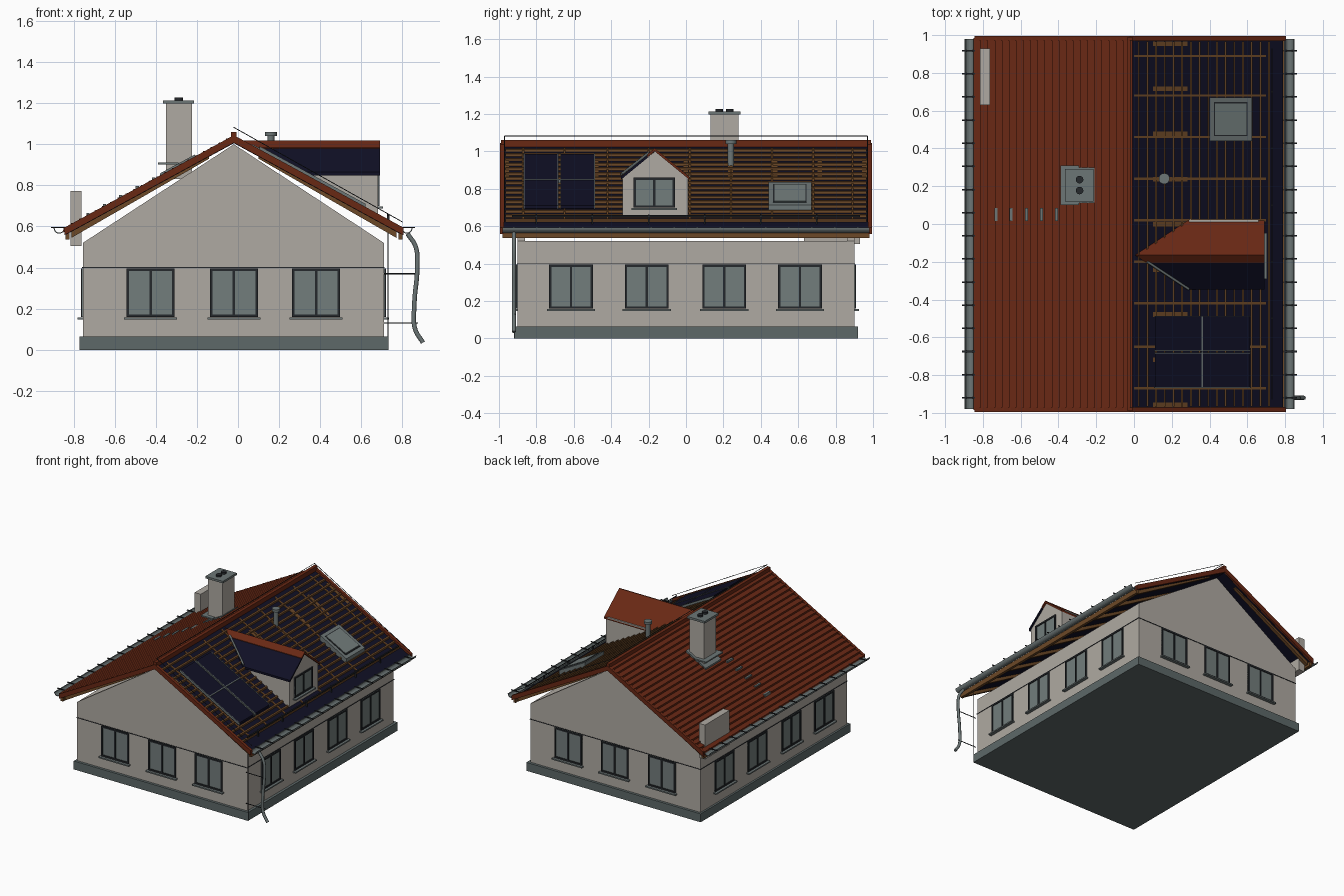
import bpy, bmesh, math
from mathutils import Vector

cube = bpy.data.objects.get("Cube")
if cube:
    bpy.data.objects.remove(cube, do_unlink=True)


def material(name, r, g, b):
    m = bpy.data.materials.new(name)
    m.use_nodes = True
    m.diffuse_color = (r, g, b, 1)
    m.node_tree.nodes["Principled BSDF"].inputs["Base Color"].default_value = (r, g, b, 1)
    return m


PLASTER = material("warm plaster", .43, .40, .36)
RED = material("red clay", .14, .021, .007)
NAVY = material("navy membrane", .005, .005, .018)
WOOD = material("timber", .15, .065, .02)
METAL = material("grey metal", .15, .18, .18)
STONE = material("plinth grey", .11, .14, .14)
GLASS = material("window glass", .17, .205, .20)
DARK = material("charcoal", .018, .021, .025)

RIDGE_X, RIDGE_Z, PITCH = -.02, 1.04, .545


# Each solid is a polygon swept along a vector
def build(name, solids, mat):
    bm = bmesh.new()
    for poly, sweep in solids:
        a = [bm.verts.new(p) for p in poly]
        b = [bm.verts.new(Vector(p) + Vector(sweep)) for p in poly]
        bm.faces.new(a)
        bm.faces.new(b[::-1])
        for i in range(len(a)):
            j = (i + 1) % len(a)
            bm.faces.new((a[i], b[i], b[j], a[j]))
    bmesh.ops.recalc_face_normals(bm, faces=bm.faces)
    me = bpy.data.meshes.new(name)
    bm.to_mesh(me)
    bm.free()
    me.materials.append(mat)
    ob = bpy.data.objects.new(name, me)
    bpy.context.collection.objects.link(ob)
    return ob


def box(p, q):
    lo, hi = [min(c) for c in zip(p, q)], [max(c) for c in zip(p, q)]
    x, y, z = lo
    return [(x, y, z), (hi[0], y, z), (hi[0], hi[1], z), (x, hi[1], z)], (0, 0, hi[2] - z)


def along_y(profile, y0, y1):
    return [(x, y0, z) for x, z in profile], (0, y1 - y0, 0)


def along_x(profile, x0, x1):
    return [(x0, y, z) for y, z in profile], (x1 - x0, 0, 0)


def on_roof(side, d, h):
    return RIDGE_X + side * d, RIDGE_Z - PITCH * d + h


def slab(side, d0, d1, h0, h1, y0, y1):
    return along_y([on_roof(side, d0, h0), on_roof(side, d1, h0),
                    on_roof(side, d1, h1), on_roof(side, d0, h1)], y0, y1)


def cylinder(name, x, y, z0, z1, r, mat):
    ring = [(x + r * math.cos(k * math.tau / 20), y + r * math.sin(k * math.tau / 20), z0) for k in range(20)]
    ob = build(name, [(ring, (0, 0, z1 - z0))], mat)
    for p in ob.data.polygons:
        p.use_smooth = len(p.vertices) == 4


def tube(name, points, r, mat, smooth=False):
    cu = bpy.data.curves.new(name, "CURVE")
    cu.dimensions, cu.bevel_depth, cu.bevel_resolution = "3D", r, 2
    cu.use_fill_caps = True
    sp = cu.splines.new("BEZIER" if smooth else "POLY")
    if smooth:
        sp.bezier_points.add(len(points) - 1)
        for bp, p in zip(sp.bezier_points, points):
            bp.co = p
            bp.handle_left_type = bp.handle_right_type = "AUTO"
    else:
        sp.points.add(len(points) - 1)
        for sv, p in zip(sp.points, points):
            sv.co = (*p, 1)
    cu.materials.append(mat)
    bpy.context.collection.objects.link(bpy.data.objects.new(name, cu))


# Plinth, walls and thin gables with an open attic
build("plinth", [box((-.77, -.92, 0), (.73, .92, .065))], STONE)
build("walls", [box((-.755, -.9, .06), (.71, .9, .52))], PLASTER)
gable = [(-.755, .52), (.71, .52), (RIDGE_X, 1.0)]
build("gables", [along_y(gable, s * .9, s * .86) for s in (-1, 1)], PLASTER)
build("wall_band", [box((-.758, -.903, .397), (.713, .903, .402))], DARK)

# Windows: each wall maps (along, height, outward) to space
walls = {
    "front": lambda u, z, o: (u, -.9 - o, z),
    "back": lambda u, z, o: (u, .9 + o, z),
    "right": lambda u, z, o: (.71 + o, u, z),
    "left": lambda u, z, o: (-.755 - o, u, z),
    "dormer": lambda u, z, o: (.68 + o, u, z),
}


def windows(wall, centres, z0, z1, half):
    at = walls[wall]
    frames, panes, sills = [], [], []
    for c in centres:
        def bar(u0, u1, a, b, o):
            return box(at(c + u0, a, -.005), at(c + u1, b, o))
        panes.append(bar(-half, half, z0, z1, .003))
        for u in (-half, -.006, half - .012):
            frames.append(bar(u, u + .012, z0, z1, .009))
        for z in (z0, z1 - .012):
            frames.append(bar(-half, half, z, z + .012, .009))
        sills.append(bar(-half - .012, half + .012, z0 - .012, z0 - .002, .025))
    build(wall + "_window_panes", panes, GLASS)
    build(wall + "_window_frames", frames, DARK)
    build(wall + "_window_sills", sills, METAL)


for wall in ("front", "back"):
    windows(wall, (-.425, -.02, .38), .16, .395, .117)
for wall in ("right", "left"):
    windows(wall, (-.615, -.21, .205, .61), .16, .395, .117)

# Roof membrane, rafters and eave boards
build("roof_membrane", [slab(-1, 0, .82, -.035, -.015, -.98, .98),
                        slab(1, 0, .81, -.035, -.015, -.98, .98)], NAVY)
rafters, boards = [], []
for s in (-1, 1):
    foot, head = RIDGE_X + s * .79, RIDGE_X + s * .12
    prof = [(foot, .545), (foot, .58), (head, .965), (head, .93)]
    rafters += [along_y(prof, -.97 + k * .239, -.945 + k * .239) for k in range(9)]
    edge = RIDGE_X + s * .81
    boards.append(box((edge - .01, -.98, .537), (edge + .01, .98, .575)))
build("rafters", rafters, WOOD)
build("eave_boards", boards, WOOD)

# Tiled left slope with stepped courses
ROWS, RUN = 22, .83
saw = [on_roof(-1, 0, -.018)]
for k in range(ROWS):
    saw += [on_roof(-1, k * RUN / ROWS, -.006), on_roof(-1, (k + 1) * RUN / ROWS, .008)]
saw.append(on_roof(-1, RUN, -.018))
build("roof_tiles", [along_y(saw, -.985, .985)], RED)
build("verge_boards", [slab(s, 0, .825, -.033, .004, e * .972, e * .995)
                       for s in (-1, 1) for e in (-1, 1)], RED)
build("ridge_cap", [box((-.034, -.99, 1.025), (-.008, .99, 1.06))], RED)

# Battens on the open right slope
build("battens", [slab(1, .04 + k * .046, .05 + k * .046, -.016, -.002, -.965, .965)
                  for k in range(16)], WOOD)
build("counter_battens", [slab(1, .02, .72, -.016, -.008, y - .006, y + .006)
                          for y in (-.87, -.65, -.42, -.2, .02, .24, .46, .68, .89)], WOOD)

# Gutters with hooks
gutters, hooks = [], []
for x, s in ((.822, 1), (-.87, -1)):
    arc = [math.pi + k * math.pi / 10 for k in range(11)]
    prof = [(x + .027 * math.cos(a), .592 + .027 * math.sin(a)) for a in arc]
    prof += [(x + .022 * math.cos(a), .592 + .022 * math.sin(a)) for a in arc[::-1]]
    gutters.append(along_y(prof, -.98, .98))
    for k in range(16):
        y = -.92 + k * .1225
        hooks.append(box((x - s * .03, y - .004, .592), (x + s * .04, y + .004, .597)))
build("gutters", gutters, METAL)
build("gutter_hooks", hooks, DARK)

# Downpipe with brackets, and thin conductor wires
tube("downpipe", [(.825, -.92, .565), (.865, -.92, .5), (.872, -.92, .4), (.858, -.92, .22),
                  (.862, -.92, .1), (.9, -.92, .035)], .011, METAL, True)
for z in (.37, .13):
    tube("pipe_bracket", [(.71, -.915, z), (.875, -.915, z)], .003, DARK)
tube("ridge_wire", [(-.02, -.97, 1.082), (-.02, .97, 1.082)], .002, DARK)
for y in (-.97, .97):
    tube("slope_wire", [(-.02, y, 1.082), (.8, y, .622)], .002, DARK)
tube("wall_wire", [(.73, -.915, 0), (.73, -.915, .58)], .002, DARK)

# Snow guard
build("snow_guard", [slab(1, .748, .754, .02, .028, -.93, .93)] +
      [slab(1, .745, .757, -.015, .03, y - .004, y + .004) for y in
       (-.8, -.5, -.2, .1, .4, .7)], DARK)

# Solar panels and their rails
panels, rails = [], []
for y0, y1 in ((-.865, -.685), (-.67, -.49)):
    for d0, d1 in ((.13, .378), (.384, .635)):
        panels.append(slab(1, d0, d1, 0, .016, y0, y1))
for y in (-.868, -.686, -.672, -.491):
    rails.append(slab(1, .125, .64, 0, .019, y, y + .005))
rails.append(slab(1, .378, .384, 0, .019, -.865, -.49))
build("solar_panels", panels, NAVY)
build("solar_rails", rails, METAL)

# Skylight
build("skylight_frame", [slab(1, .42, .645, -.016, .025, .44, .67)], METAL)
build("skylight_trim", [slab(1, .443, .622, 0, .028, .465, .645)], DARK)
build("skylight_glass", [slab(1, .45, .615, 0, .031, .472, .638)], GLASS)

# Dormer walls and window
build("dormer_cheeks", [along_y([(.28, .87), (.67, .87), (.67, .645)], -.34, .01)], PLASTER)
build("dormer_front", [along_x([(-.34, .65), (.01, .65), (.01, .87), (-.165, 1.0), (-.34, .87)],
                               .655, .68)], PLASTER)
windows("dormer", (-.17,), .70, .86, .11)


# Dormer roof: planes trimmed where they meet the main slope
def dormer_plane(t0, t1, s, lift=0):
    def pt(t, x):
        return x, -.165 + s * t * .183, 1.015 - t * .15 + lift
    def back(t):
        return .005 + .28 * t
    return [pt(t0, .692), pt(t0, back(t0)), pt(t1, back(t1)), pt(t1, .692)], (0, 0, -.016)


build("dormer_tiles", [dormer_plane(0, 1, 1), dormer_plane(0, .23, -1, .004)], RED)
build("dormer_membrane", [dormer_plane(.2, 1, -1)], NAVY)
tube("dormer_valley", [(.07, -.2, .992), (.29, -.345, .878)], .007, METAL)
build("dormer_flashing", [box((.29, .01, .862), (.66, .024, .87))], PLASTER)

# Chimney
build("chimney", [box((-.35, .13, .83), (-.225, .28, 1.2))], PLASTER)
build("chimney_cap", [box((-.365, .12, 1.198), (-.215, .292, 1.214))], METAL)
build("chimney_flashing", [box((-.39, .1, .902), (-.29, .31, .912)),
                           slab(-1, .19, .36, 0, .014, .11, .3)], METAL)
for y in (.177, .235):
    cylinder("chimney_pot", -.288, y, 1.21, 1.228, .02, DARK)

# Vent pipe
cylinder("vent_pipe", .16, .24, .92, 1.045, .017, METAL)
cylinder("vent_cap", .16, .24, 1.04, 1.06, .029, METAL)

# Roof steps and the wall box through the left eave
build("roof_steps", [box((x - .008, .015, on_roof(-1, -.02 - x, .012)[1]),
                         (x + .008, .085, on_roof(-1, -.02 - x, -.01)[1]))
                     for x in (-.73, -.65, -.57, -.49, -.41)], METAL)
build("eave_box", [box((-.815, .63, .505), (-.762, .93, .772))], PLASTER)
